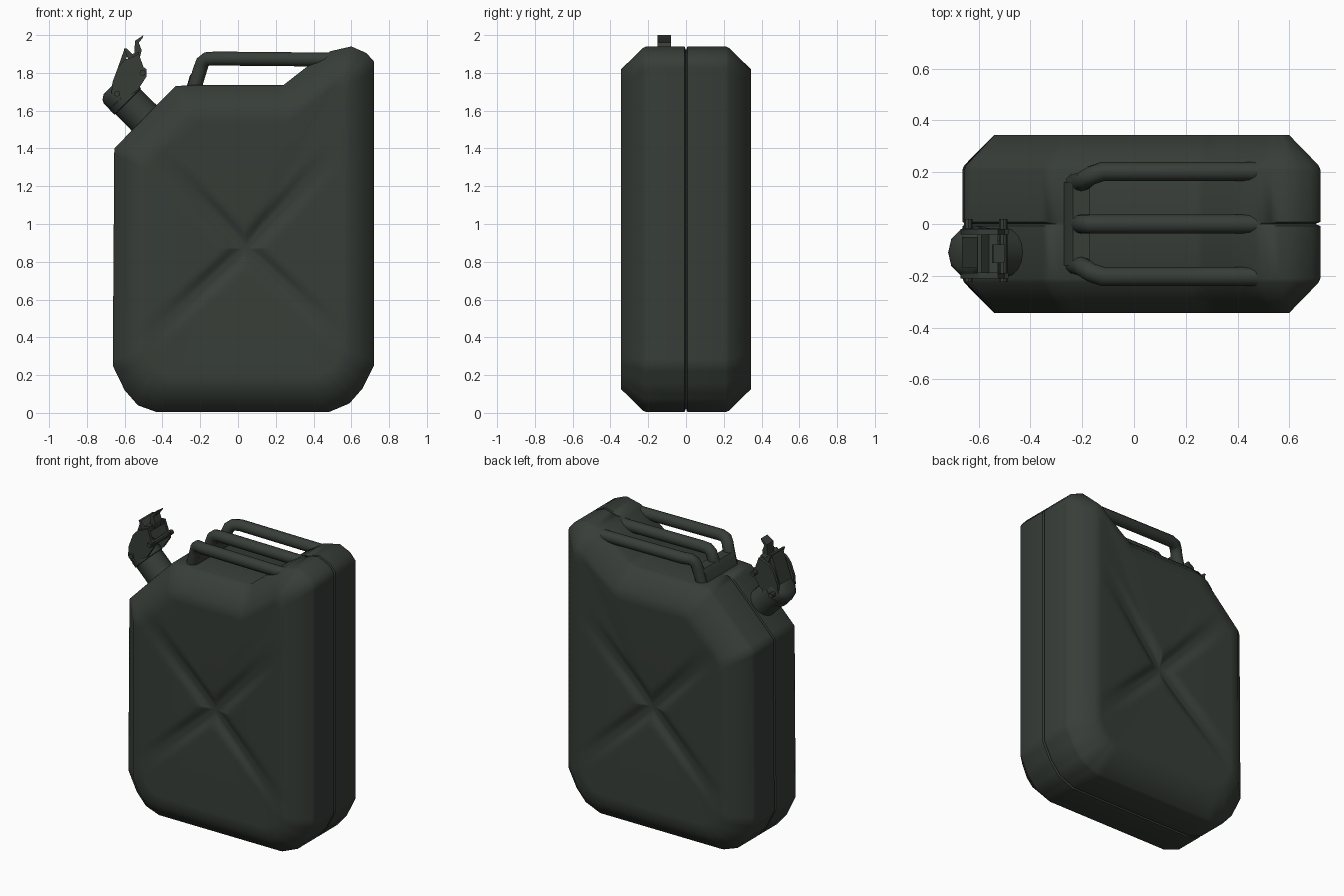
import bpy, bmesh, math
from mathutils import Vector

if "Cube" in bpy.data.objects:
    bpy.data.objects.remove(bpy.data.objects["Cube"])

green = bpy.data.materials.new("dark_olive_green")
green.diffuse_color = (0.038, 0.047, 0.039, 1)
green.use_nodes = True
green.node_tree.nodes["Principled BSDF"].inputs["Base Color"].default_value = green.diffuse_color


def finish(name, bm, angle=50):
    bmesh.ops.recalc_face_normals(bm, faces=bm.faces[:])
    me = bpy.data.meshes.new(name)
    bm.to_mesh(me)
    bm.free()
    ob = bpy.data.objects.new(name, me)
    bpy.context.collection.objects.link(ob)
    me.materials.append(green)
    for o in bpy.context.selected_objects:
        o.select_set(False)
    ob.select_set(True)
    bpy.context.view_layer.objects.active = ob
    bpy.ops.object.shade_smooth_by_angle(angle=math.radians(angle))
    return ob


def bridge(bm, loops):
    n = len(loops[0])
    for r, s in zip(loops, loops[1:]):
        for j in range(n):
            k = (j + 1) % n
            bm.faces.new((r[j], r[k], s[k], s[j]))


# Body outline: outer x, z and matching point on the inset front face
OUT = [(-.43, .004, -.40, .125), (.48, .004, .45, .125), (.59, .05, .52, .15),
       (.66, .13, .565, .20), (.72, .25, .60, .28), (.72, 1.86, .60, 1.77),
       (.68, 1.905, .59, 1.805), (.60, 1.94, .57, 1.82), (.49, 1.915, .54, 1.81),
       (.40, 1.86, .50, 1.77), (.24, 1.735, .30, 1.62), (-.25, 1.735, -.23, 1.62),
       (-.33, 1.73, -.27, 1.61), (-.43, 1.63, -.34, 1.54), (-.655, 1.40, -.54, 1.34),
       (-.663, .25, -.54, .28), (-.60, .12, -.50, .20), (-.53, .04, -.46, .15)]
pts = []
for i, a in enumerate(OUT):
    b = OUT[(i + 1) % len(OUT)]
    n = max(1, round(math.hypot(b[0] - a[0], b[1] - a[1]) / .035))
    for k in range(n):
        p = Vector(a).lerp(Vector(b), k / n)
        pts.append((Vector((p[0], p[1])), Vector((p[2], p[3]))))

CENTRE = Vector((.04, .87))
ARMS = [Vector(e) - CENTRE for e in ((.51, 1.38), (-.47, 1.41), (-.48, .39), (.55, .39))]


def dent(p, t):
    """Pressed panel: shallow hollow with a cross of tapering grooves."""
    d = p - CENTRE
    cut = 0
    for a in ARMS:
        u = a.normalized()
        along = d.dot(u)
        if along > -.06:
            off = abs(d.x * u.y - d.y * u.x)
            f = min(1, max(0, 1 - along / a.length) * 1.6)
            x = min(1, max(0, (.075 - off) / .06))
            cut = max(cut, f * x * x * (3 - 2 * x))
    return .028 * max(0, 1 - t / .95) ** 1.3 + .022 * cut


H = .343
bm = bmesh.new()
half = []
for t in (.03, .06, .1, .15, .2, .26, .33, .4, .5, .6, .7, .8, .9):
    half.append([(q.x, -H + dent(q, t), q.y)
                 for q in (CENTRE.lerp(i, t) for o, i in pts)])
half.append([(i.x, -H, i.y) for o, i in pts])
for k, y in ((.06, -.227), (0, -.21), (0, -.008)):
    half.append([(q.x, y, q.y) for q in (o.lerp(i, k) for o, i in pts)])
# seam groove, left out below the handles
groove = []
for o, i in pts:
    k = 0 if (-.3 < o.x < .5 and o.y > 1.6) else .16
    q = o.lerp(i, k)
    groove.append((q.x, 0, q.y))
rings = half + [groove] + [[(x, -y, z) for x, y, z in r] for r in reversed(half)]
vr = [[bm.verts.new(c) for c in r] for r in rings]
bridge(bm, vr)
for r, sgn in ((vr[0], -1), (vr[-1], 1)):
    c = bm.verts.new((CENTRE.x, sgn * (H - dent(CENTRE, 0)), CENTRE.y))
    for j in range(len(r)):
        bm.faces.new((r[j], r[(j + 1) % len(r)], c))
finish("can_body", bm, 55)


def tube(name, path, radius, sides=12):
    bm = bmesh.new()
    path = [Vector(p) for p in path]
    loops = []
    for i, p in enumerate(path):
        d0 = (p - path[max(i - 1, 0)]).normalized()
        d1 = (path[min(i + 1, len(path) - 1)] - p).normalized()
        d = (d0 + d1).normalized()
        side = Vector((0, 1, 0))
        side = (side - d * side.dot(d)).normalized()
        up = d.cross(side)
        loops.append([bm.verts.new(p + radius * (math.cos(a) * side + math.sin(a) * up))
                      for a in (2 * math.pi * k / sides for k in range(sides))])
    bridge(bm, loops)
    bm.faces.new(loops[0])
    bm.faces.new(loops[-1])
    return finish(name, bm)


def plate(name, profile, y0, y1, angle=30):
    """Extrude an x, z profile along y."""
    bm = bmesh.new()
    a, b = [[bm.verts.new((x, y, z)) for x, z in profile] for y in (y0, y1)]
    bm.faces.new(a)
    bm.faces.new(b)
    bridge(bm, [a, b])
    finish(name, bm, angle)


# Carrying handles: three bent tubes joined by a low sloping web
for name, s in (("handle_front", -1), ("handle_middle", 0), ("handle_back", 1)):
    tube(name, [(-.237, s * .155, 1.70), (-.20, s * .165, 1.82), (-.188, s * .172, 1.855),
                (-.165, s * .188, 1.874), (-.12, s * .203, 1.876), (.53, s * .203, 1.87)], .037)
plate("handle_web", [(-.28, 1.70), (-.255, 1.785), (-.235, 1.81), (-.17, 1.81),
                     (-.195, 1.70)], -.16, .16, 50)

# Spout: neck, collar and cap along a 45 degree axis
BASE = Vector((-.50, -.11, 1.565))
AXIS = Vector((-1, 0, 1)).normalized()


def turned(name, profile, sides=16):
    """Lathe (distance along axis, radius) pairs around the spout axis."""
    bm = bmesh.new()
    up = Vector((1, 0, 1)).normalized()
    side = Vector((0, 1, 0))
    loops = [[bm.verts.new(BASE + AXIS * u + r * (math.cos(a) * up + math.sin(a) * side))
              for a in (2 * math.pi * k / sides for k in range(sides))] for u, r in profile]
    bridge(bm, loops)
    bm.faces.new(loops[0])
    bm.faces.new(loops[-1])
    finish(name, bm, 40)


turned("spout_neck", [(-.06, .097), (.02, .094), (.13, .094)])
turned("spout_collar", [(.115, .09), (.12, .10), (.155, .10), (.16, .09)])
turned("spout_cap", [(.15, .098), (.20, .098), (.22, .088), (.237, .06)], 10)

# Cap clamp: side plates, cross plates, thumb tab and hinge pins
for name, y in (("clamp_plate_front", -.20), ("clamp_plate_back", -.03)):
    plate(name, [(-.67, 1.69), (-.665, 1.75), (-.635, 1.83), (-.60, 1.87), (-.57, 1.88),
                 (-.525, 1.90), (-.50, 1.83), (-.485, 1.82), (-.485, 1.78), (-.53, 1.71),
                 (-.60, 1.66)], y - .01, y + .01)
plate("clamp_top_plate", [(-.665, 1.745), (-.60, 1.93), (-.58, 1.91), (-.64, 1.74)], -.17, -.05)
plate("clamp_bridge", [(-.605, 1.93), (-.59, 1.93), (-.56, 1.90), (-.525, 1.91),
                       (-.525, 1.87), (-.58, 1.87)], -.19, -.04)
plate("thumb_tab", [(-.55, 1.89), (-.545, 1.97), (-.50, 2.0), (-.505, 1.985),
                    (-.525, 1.96), (-.51, 1.92), (-.52, 1.88)], -.15, -.08)
for name, x, z in (("hinge_pin_upper", -.505, 1.80), ("hinge_pin_lower", -.64, 1.69)):
    plate(name, [(x + .016 * math.cos(a), z + .016 * math.sin(a))
                 for a in (math.pi / 4 * k for k in range(8))], -.225, .02)
